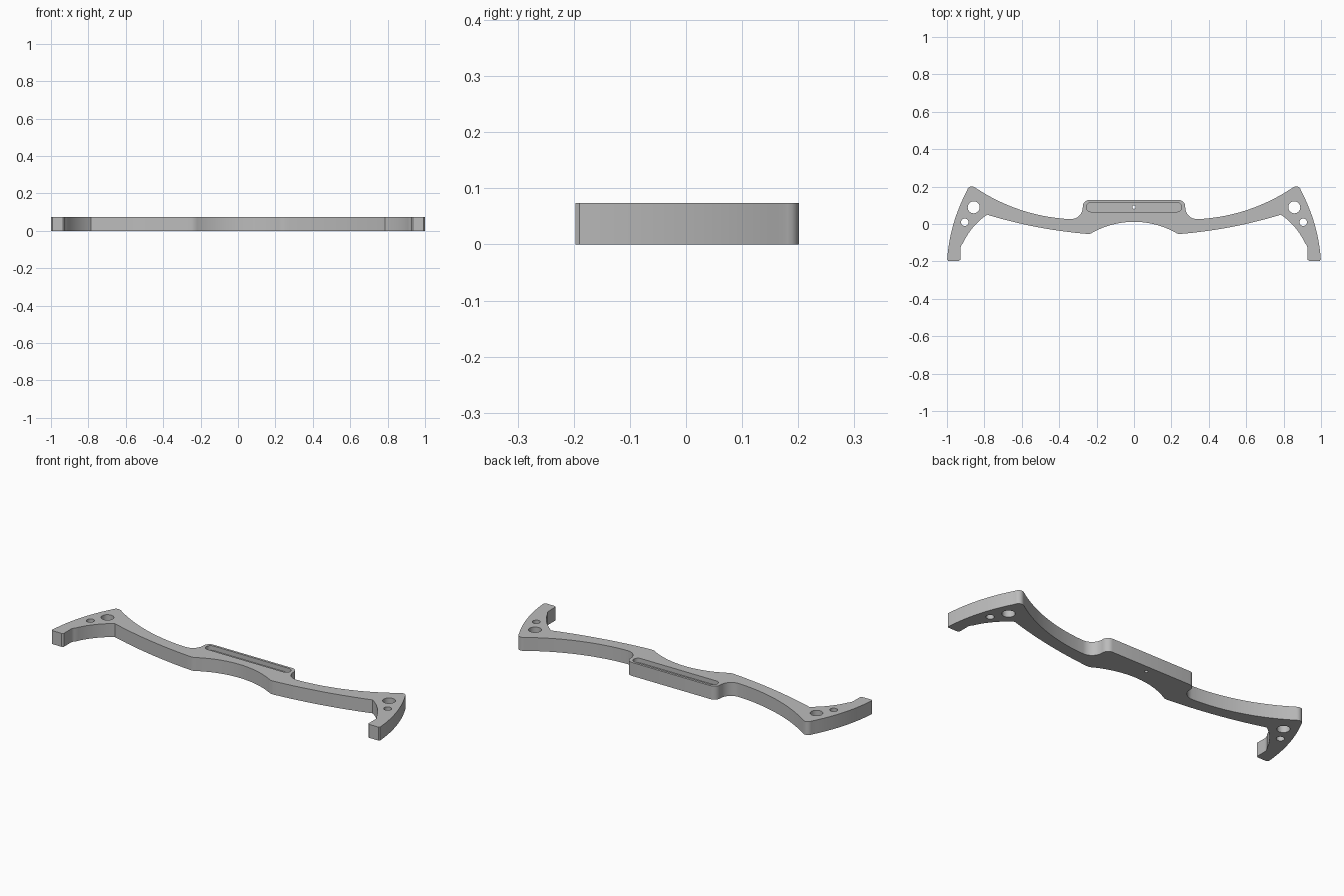
import bpy, bmesh, math
from mathutils import Vector

if "Cube" in bpy.data.objects:
    bpy.data.objects.remove(bpy.data.objects["Cube"], do_unlink=True)

THICK = 0.074

grey = bpy.data.materials.new("plain grey")
grey.use_nodes = True
grey.diffuse_color = (0.5, 0.5, 0.5, 1)
grey.node_tree.nodes["Principled BSDF"].inputs["Base Color"].default_value = (0.5, 0.5, 0.5, 1)


def arc(a, b, bulge, steps=14):
    """Circular arc from a to b; a positive bulge leans left of the direction of travel."""
    a, b = Vector(a), Vector(b)
    chord = b - a
    left = Vector((-chord.y, chord.x)).normalized()
    half = chord.length / 2
    radius = (half * half + bulge * bulge) / (2 * abs(bulge))
    sweep = math.asin(min(1, half / radius))
    sign = math.copysign(1, bulge)
    centre = (a + b) / 2 + left * (bulge - sign * radius)
    pts = []
    for i in range(steps + 1):
        t = sweep * (2 * i / steps - 1)
        pts.append(centre + chord.normalized() * radius * math.sin(t)
                   + left * sign * radius * math.cos(t))
    return pts


def prism(name, points, z0, z1):
    """Extrude a closed outline from z0 to z1."""
    bm = bmesh.new()
    face = bm.faces.new([bm.verts.new((p[0], p[1], z0)) for p in points])
    top = bmesh.ops.extrude_face_region(bm, geom=[face])["geom"]
    bmesh.ops.translate(bm, vec=(0, 0, z1 - z0),
                        verts=[g for g in top if isinstance(g, bmesh.types.BMVert)])
    bmesh.ops.recalc_face_normals(bm, faces=bm.faces)
    mesh = bpy.data.meshes.new(name)
    bm.to_mesh(mesh)
    bm.free()
    mesh.materials.append(grey)
    obj = bpy.data.objects.new(name, mesh)
    bpy.context.collection.objects.link(obj)
    return obj


def circle(x, y, r, n=32):
    return [(x + r * math.cos(math.tau * i / n), y + r * math.sin(math.tau * i / n))
            for i in range(n)]


def slot(half, y, r, n=12):
    """Long outline with round ends."""
    pts = []
    for side, start in ((1, -math.pi / 2), (-1, math.pi / 2)):
        for i in range(n + 1):
            t = start + math.pi * i / n
            pts.append((side * (half - r) + r * math.cos(t), y + r * math.sin(t)))
    return pts


# Half outline, running from the middle of the back edge round to the middle of the front
half = [Vector((0, 0.128))]
half += arc((0.24, 0.128), (0.274, 0.094), 0.010, 6)          # mount corner
half += arc((0.274, 0.088), (0.345, 0.027), -0.021, 10)       # fillet into the arm
half += arc((0.36, 0.027), (0.848, 0.194), -0.034, 20)        # rear edge of the arm
half += arc((0.853, 0.197), (0.892, 0.181), 0.011, 6)         # rounded horn
half += arc((0.894, 0.176), (0.999, -0.19), 0.02, 18)         # outer edge
half += [Vector((0.993, -0.197)), Vector((0.936, -0.197)), Vector((0.927, -0.19))]
half += arc((0.927, -0.135), (0.915, -0.104), -0.004, 4)      # hook corner
half += arc((0.915, -0.104), (0.785, 0.05), -0.014, 14)[1:]   # inside of the hook
half += arc((0.776, 0.047), (0.25, -0.053), 0.014, 18)        # front edge of the arm
half += arc((0.233, -0.052), (0, 0.012), -0.016, 14)          # front hollow
mirrored = [Vector((-p.x, p.y)) for p in reversed(half[1:-1])]
bracket = prism("bracket_body", half + mirrored, 0, THICK)

# Cutters for the bolt holes, the pin hole and the recessed slot
cutters = [prism("pin_hole_cutter", circle(0, 0.09, 0.009, 20), -0.1, 0.2),
           prism("slot_cutter", slot(0.255, 0.09, 0.025), THICK - 0.025, 0.2)]
for side, label in ((1, "left"), (-1, "right")):
    for size, x, y, r in (("large", 0.857, 0.089, 0.032), ("small", 0.905, 0.009, 0.02)):
        cutters.append(prism(f"{label}_{size}_hole_cutter", circle(side * x, y, r), -0.1, 0.2))

bpy.context.view_layer.objects.active = bracket
bracket.select_set(True)
for cutter in cutters:
    mod = bracket.modifiers.new(cutter.name, "BOOLEAN")
    mod.operation = "DIFFERENCE"
    mod.solver = "EXACT"
    mod.object = cutter
    bpy.ops.object.modifier_apply(modifier=mod.name)
for cutter in cutters:
    bpy.data.objects.remove(cutter, do_unlink=True)

bpy.ops.object.shade_smooth_by_angle(angle=math.radians(30))
